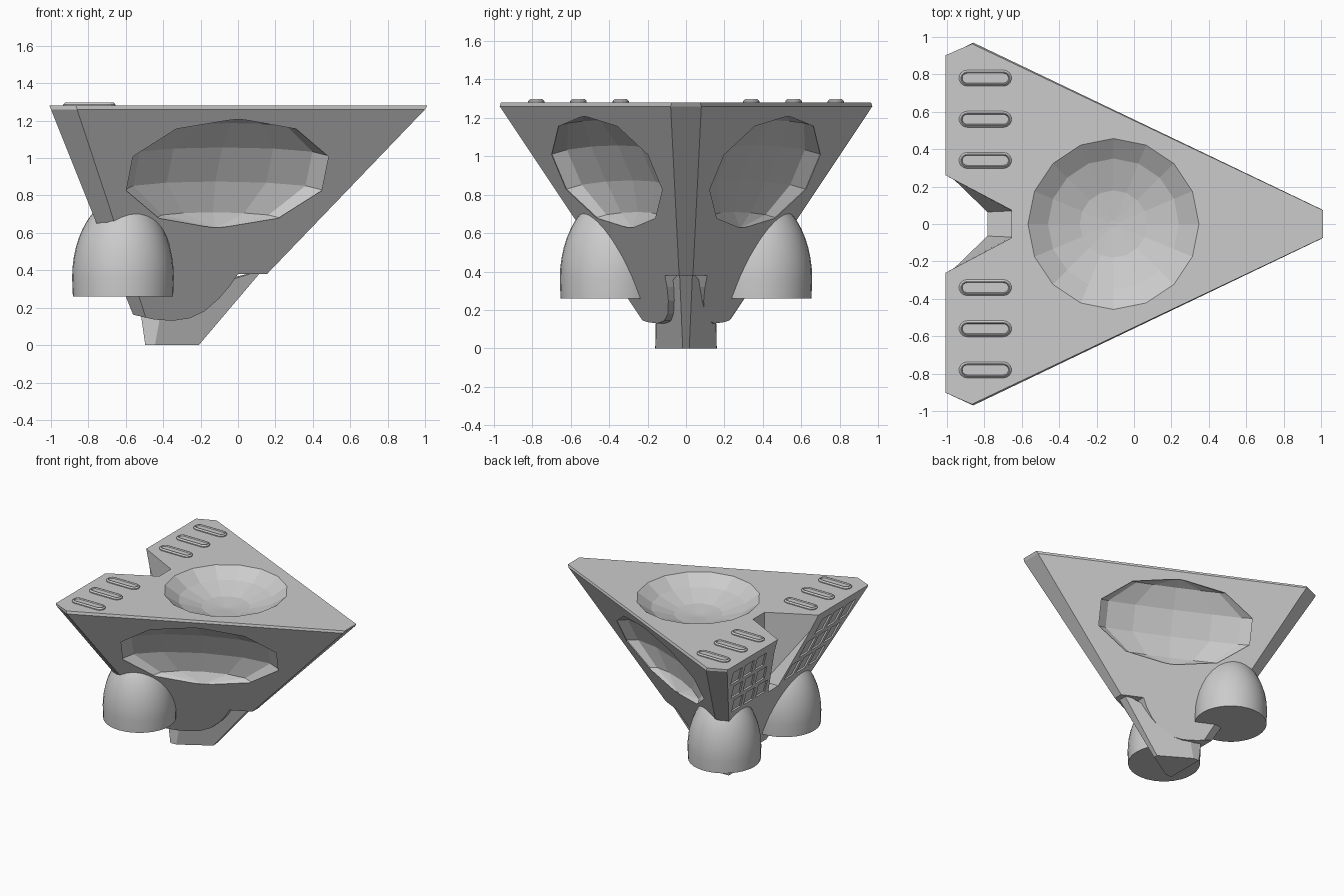
import bpy, bmesh, math
from mathutils import Matrix, Vector

if "Cube" in bpy.data.objects:
    bpy.data.objects.remove(bpy.data.objects["Cube"])


def make(name, bm):
    bmesh.ops.recalc_face_normals(bm, faces=bm.faces)
    me = bpy.data.meshes.new(name)
    bm.to_mesh(me)
    bm.free()
    ob = bpy.data.objects.new(name, me)
    bpy.context.collection.objects.link(ob)
    return ob


def loft(bm, rings):
    vs = [[bm.verts.new(p) for p in r] for r in rings]
    n = len(vs[0])
    for a, b in zip(vs, vs[1:]):
        for i in range(n):
            j = (i + 1) % n
            bm.faces.new((a[i], a[j], b[j], b[i]))
    bm.faces.new(vs[0][::-1])
    bm.faces.new(vs[-1])


def cut(target, cutter):
    m = target.modifiers.new(cutter.name, 'BOOLEAN')
    m.operation = 'DIFFERENCE'
    m.solver = 'EXACT'
    m.object = cutter
    cutter.hide_render = True
    cutter.display_type = 'WIRE'


def section(z, inset=0.0):
    # six-sided section of the tapered hull: back, shoulder, nose
    t = 1.26 - z
    half = [(-1 + .4 * t, .9 - .61 * t - inset * .5, z),
            (-.86 + .33 * t, .97 - .667 * t - inset, z),
            (1 - .96 * t - inset * .4, .08 - .05 * t - inset * .4, z)]
    return half + [(x, -y, z) for x, y, z in half[::-1]]


# tapered hull with bevelled deck edge
bm = bmesh.new()
loft(bm, [section(0), section(1.26), section(1.28, .02)])
hull = make("hull", bm)

# curved lower trim of the hull
trim = [(-.7, .2), (-.55, .16), (-.45, .137), (-.35, .13), (-.26, .143), (-.18, .18),
        (-.1, .25), (-.04, .32), (0, .38), (.3, .38), (.3, -.1), (-.7, -.1)]
bm = bmesh.new()
loft(bm, [[(x, y, z) for x, z in trim] for y in (-.5, .5)])
cut(hull, make("trim_cutter", bm))

# narrower foot filling the nose edge below the trim
bm = bmesh.new()
half = [(-.53, .155, .24), (-.4, .155, .24), (.13, .034, .4)]
upper = half + [(x, -y, z) for x, y, z in half[::-1]]
base = [(x, y * 1.22 if abs(y) > .1 else y, z) for x, y, z in section(0)]
loft(bm, [base, upper])
make("foot", bm)

# rear notch
bm = bmesh.new()
for s in (1, -1):
    for x, y, z in [(-1.1, .31, 1.36), (-.655, .075, 1.36), (-.655, .07, .72),
                    (-.79, .05, .72), (-1.1, .05, .72)]:
        bm.verts.new((x, y * s, z))
bmesh.ops.convex_hull(bm, input=bm.verts)
cut(hull, make("notch_cutter", bm))

# shallow faceted dish in the deck
bm = bmesh.new()
loft(bm, [[(-.11 + r * math.cos(i * math.tau / 16), r * math.sin(i * math.tau / 16), z)
           for i in range(16)]
          for r, z in ((.02, 1.135), (.18, 1.15), (.35, 1.205), (.457, 1.28), (.46, 1.33))])
cut(hull, make("dish_cutter", bm))

# faceted hollows in both flanks, tilted with the flank planes
for s in (1, -1):
    out = Vector((.39, s * .818, -.42)).normalized()
    along = Vector((.902, -s * .432, 0)).normalized()
    up = out.cross(along)
    if up.z < 0:
        up = -up
        along = -along
    axes = Matrix((along, out, up)).transposed().to_4x4()
    bm = bmesh.new()
    mat = (Matrix.Translation((-.06, s * .405, .92)) @ axes
           @ Matrix.Diagonal((.62, .115, .325, 1)))
    bmesh.ops.create_uvsphere(bm, u_segments=12, v_segments=5, radius=1, matrix=mat)
    cut(hull, make("flank_hollow_cutter", bm))

# slanted window recesses on the rear faces
bm = bmesh.new()
n = Vector((-.93, 0, -.37))
for s in (1, -1):
    for col in range(3):
        for row in range(3):
            z1 = 1.2 - row * .165
            z0 = z1 - .125
            y0 = .36 + col * .155 - row * .165 * .61
            quad = [Vector((-1 + .4 * (1.26 - z), s * y, z)) for y, z in
                    ((y0, z1), (y0 + .115, z1), (y0 + .08, z0), (y0 - .035, z0))]
            loft(bm, [[p + n * .03 for p in quad], [p - n * .012 for p in quad]])
cut(hull, make("window_cutter", bm))


# raised deck vents
def pill(cx, cy, r, z):
    pts = []
    for k in range(16):
        a = -math.pi / 2 + math.pi * (k % 8) / 7 + (math.pi if k > 7 else 0)
        off = .0975 if k < 8 else -.0975
        pts.append((cx + off + r * math.cos(a), cy + r * math.sin(a), z))
    return pts


bm = bmesh.new()
for s in (1, -1):
    for y in (.34, .56, .78):
        loft(bm, [pill(-.795, s * y, r, z) for r, z in
                  ((.043, 1.27), (.043, 1.287), (.033, 1.297), (.03, 1.297), (.026, 1.288))])
make("deck_vents", bm)

# domed engine pods
prof = [(.268, .26)]
for k in range(12):
    a = math.pi / 2 * k / 12
    prof.append((.272 * math.cos(a), .36 + .43 * math.sin(a)))
prof.append((.004, .79))
for s, side in ((1, "left"), (-1, "right")):
    bm = bmesh.new()
    loft(bm, [[(-.615 + r * math.cos(i * math.tau / 32),
                s * .385 + r * math.sin(i * math.tau / 32), z) for i in range(32)]
              for r, z in prof])
    pod = make(side + "_pod", bm)
    bpy.ops.object.select_all(action='DESELECT')
    pod.select_set(True)
    bpy.context.view_layer.objects.active = pod
    bpy.ops.object.shade_smooth_by_angle(angle=math.radians(35))
